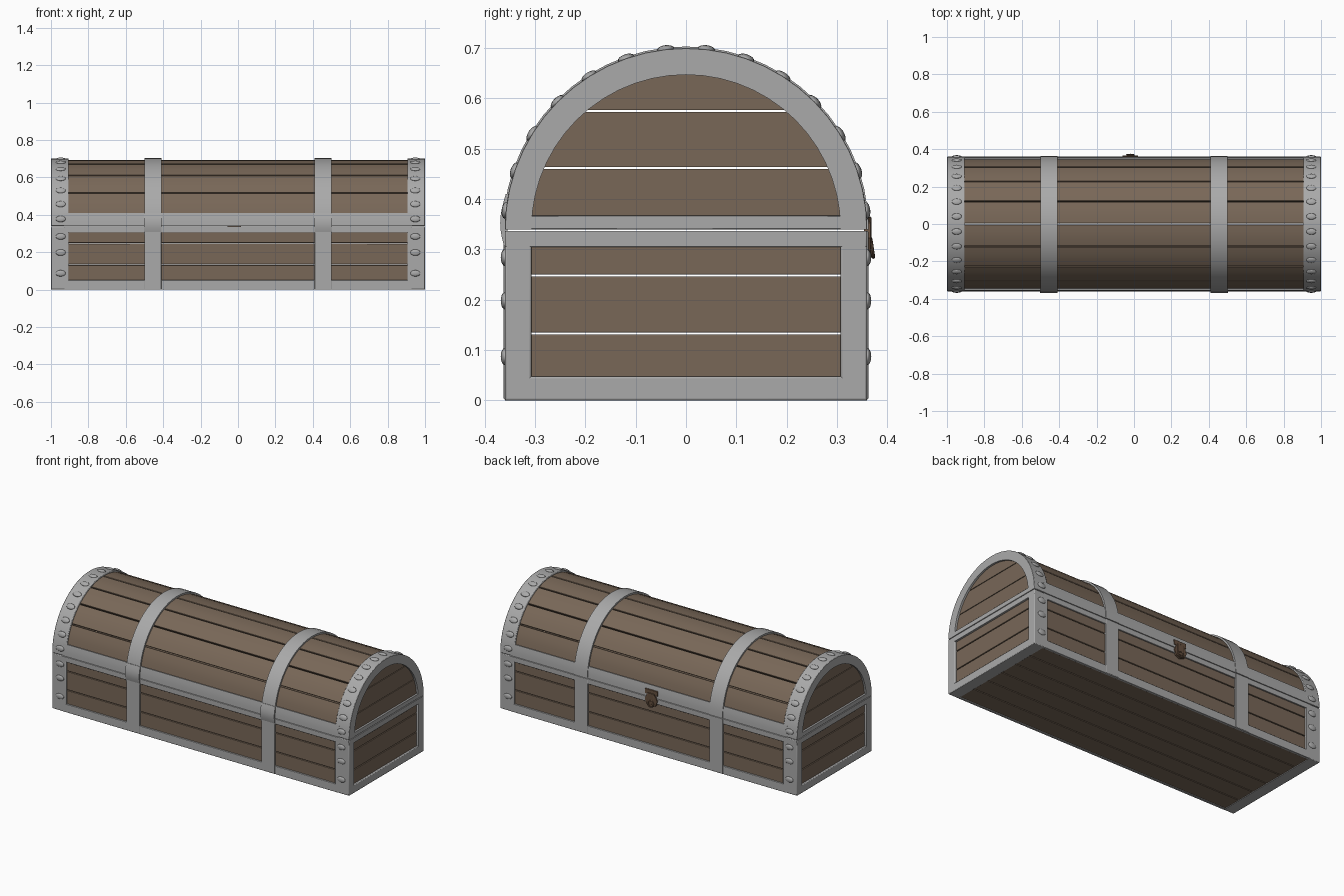
import bpy, bmesh, math
from math import sin, cos, radians, sqrt

if "Cube" in bpy.data.objects:
    bpy.data.objects.remove(bpy.data.objects["Cube"])


def material(name, rgb):
    m = bpy.data.materials.new(name)
    m.diffuse_color = (*rgb, 1)
    m.use_nodes = True
    m.node_tree.nodes["Principled BSDF"].inputs["Base Color"].default_value = m.diffuse_color
    return m


WOOD = material("brown wood", (0.19, 0.137, 0.097))
METAL = material("grey metal", (0.40, 0.40, 0.40))
BRONZE = material("dark bronze", (0.13, 0.08, 0.05))
ZC = 0.34  # centre height of the arched lid


def extrude(name, profile, x0, x1, mat, bevel=0.0):
    """Solid from a closed (y, z) profile swept along x."""
    bm = bmesh.new()
    a = [bm.verts.new((x0, y, z)) for y, z in profile]
    b = [bm.verts.new((x1, y, z)) for y, z in profile]
    n = len(profile)
    for i in range(n):
        j = (i + 1) % n
        bm.faces.new((a[i], a[j], b[j], b[i]))
    bm.faces.new(a)
    bm.faces.new(b)
    bmesh.ops.recalc_face_normals(bm, faces=bm.faces)
    me = bpy.data.meshes.new(name)
    bm.to_mesh(me)
    bm.free()
    me.materials.append(mat)
    ob = bpy.data.objects.new(name, me)
    bpy.context.collection.objects.link(ob)
    if bevel:
        mod = ob.modifiers.new("bevel", "BEVEL")
        mod.width = bevel
        mod.segments = 2
        mod.limit_method = 'ANGLE'
        mod.angle_limit = radians(40)
    return ob


def box(name, x0, x1, y0, y1, z0, z1, mat, bevel=0.002):
    return extrude(name, [(y0, z0), (y1, z0), (y1, z1), (y0, z1)], x0, x1, mat, bevel)


def arch(name, x0, x1, r0, r1, a0, a1, n, mat, bevel=0.0):
    """Curved strip of the lid between two angles in degrees."""
    angs = [radians(a0 + (a1 - a0) * i / n) for i in range(n + 1)]
    pts = [(r1 * cos(t), ZC + r1 * sin(t)) for t in angs]
    pts += [(r0 * cos(t), ZC + r0 * sin(t)) for t in reversed(angs)]
    return extrude(name, pts, x0, x1, mat, bevel)


def both(a, b, s):
    return sorted((a * s, b * s))


G = 0.002  # half gap between planks
rows = [0.01, 0.133, 0.248, 0.335]

# Base walls in planks
for z0, z1 in zip(rows, rows[1:]):
    for s in (-1, 1):
        box("base_side_plank", -0.975, 0.975, *both(0.325, 0.352, s), z0 + G, z1 - G, WOOD)
        box("base_end_plank", *both(0.96, 0.988, s), -0.345, 0.345, z0 + G, z1 - G, WOOD)

# Floor planks
w = 0.70 / 6
for i in range(6):
    y = -0.35 + i * w
    box("floor_plank", -0.98, 0.98, y + G, y + w - G, 0.004, 0.03, WOOD)

# Lid planks, with a seam at the crown
edges = [2] + list(range(10, 171, 20)) + [178]
for a0, a1 in zip(edges, edges[1:]):
    arch("lid_plank", -0.975, 0.975, 0.33, 0.353, a0 + 0.5, a1 - 0.5, 3, WOOD, 0.002)

# Rounded lid end panels cut into planks
R = 0.335
for z0, z1 in ((0.342, 0.462), (0.462, 0.575), (0.575, ZC + R - 0.001)):
    zs = [z0 + G + (z1 - z0 - 2 * G) * i / 8 for i in range(9)]
    right = [(sqrt(R * R - (z - ZC) ** 2), z) for z in zs]
    prof = right + [(-y, z) for y, z in reversed(right)]
    for s in (-1, 1):
        extrude("lid_end_plank", prof, *both(0.96, 0.988, s), WOOD)

for s in (-1, 1):
    # Metal end frames: arch sleeve, arch face and rails
    arch("lid_end_sleeve", *both(0.905, 1.0, s), 0.345, 0.36, 0, 180, 28, METAL, 0.003)
    arch("lid_end_arch", *both(0.97, 1.0, s), 0.307, 0.359, 0, 180, 28, METAL)
    box("lid_end_rail", *both(0.97, 1.0, s), -0.355, 0.355, ZC, 0.367, METAL)
    box("base_end_top_rail", *both(0.97, 1.0, s), -0.359, 0.359, 0.305, 0.337, METAL)
    box("base_end_bottom_rail", *both(0.97, 1.0, s), -0.359, 0.359, 0.0, 0.048, METAL, 0.004)
    box("base_end_floor_strip", *both(0.93, 0.999, s), -0.355, 0.355, 0.0, 0.02, METAL)
    for t in (-1, 1):
        box("corner_front_plate", *both(0.905, 1.0, s), *both(0.345, 0.36, t), 0, 0.337, METAL, 0.004)
        box("corner_end_plate", *both(0.97, 1.0, s), *both(0.307, 0.36, t), 0, 0.337, METAL, 0.004)
        # Middle bands on the base walls
        box("base_band", *both(0.41, 0.50, s), *both(0.345, 0.362, t), 0.002, 0.337, METAL)
    arch("lid_band", *both(0.41, 0.50, s), 0.345, 0.363, 0, 180, 28, METAL)
    # Bulged hinges on the front
    prof = [(-0.355, 0.295), (-0.355, 0.41)]
    prof += [(-0.358 - 0.011 * sin(math.pi * i / 8), 0.41 - 0.115 * i / 8) for i in range(9)]
    extrude("hinge", prof, *both(0.408, 0.502, s), METAL)
    # Long rims on front and back
    box("base_top_rim", -0.93, 0.93, *both(0.345, 0.36, s), 0.305, 0.337, METAL)
    box("base_bottom_rim", -0.93, 0.93, *both(0.345, 0.36, s), 0.0, 0.05, METAL)
arch("lid_rim_back", -0.93, 0.93, 0.345, 0.36, 0, 11.3, 3, METAL)
arch("lid_rim_front", -0.93, 0.93, 0.345, 0.36, 168.7, 180, 3, METAL)

# Domed studs on the end frames
bm = bmesh.new()
bmesh.ops.create_uvsphere(bm, u_segments=14, v_segments=8, radius=1)
stud = bpy.data.meshes.new("stud")
bm.to_mesh(stud)
bm.free()
stud.materials.append(METAL)


def add_stud(x, y, z, ang):
    ob = bpy.data.objects.new("stud", stud)
    ob.location = (x, y, z)
    ob.scale = (0.027, 0.017, 0.008)
    ob.rotation_euler = (ang - math.pi / 2, 0, 0)
    bpy.context.collection.objects.link(ob)


for x in (-0.948, 0.948):
    for i in range(14):
        t = radians(6 + 168 * i / 13)
        add_stud(x, 0.36 * cos(t), ZC + 0.36 * sin(t), t)
    for z in (0.087, 0.198, 0.284):
        add_stud(x, 0.36, z, 0)
        add_stud(x, -0.36, z, math.pi)

# Latch on the back: hinge plate, hasp, round plate and ring
LX = -0.02
box("latch_top_plate", LX - 0.042, LX + 0.042, 0.35, 0.364, 0.355, 0.385, BRONZE)
box("latch_hasp", LX - 0.022, LX + 0.022, 0.355, 0.368, 0.30, 0.365, BRONZE)
bpy.ops.mesh.primitive_cylinder_add(vertices=8, radius=0.042, depth=0.012,
                                    location=(LX, 0.36, 0.323), rotation=(math.pi / 2, 0, 0))
bpy.context.object.name = "latch_plate"
bpy.context.object.data.materials.append(BRONZE)
bpy.ops.mesh.primitive_torus_add(major_radius=0.018, minor_radius=0.004, major_segments=16,
                                 minor_segments=8, location=(LX, 0.369, 0.303),
                                 rotation=(math.pi / 2 + 0.15, 0, 0))
bpy.context.object.name = "latch_ring"
bpy.context.object.data.materials.append(BRONZE)

# Smooth shading with sharp edges kept
bpy.ops.object.select_all(action='SELECT')
bpy.context.view_layer.objects.active = bpy.context.object
bpy.ops.object.shade_smooth_by_angle(angle=radians(35))
